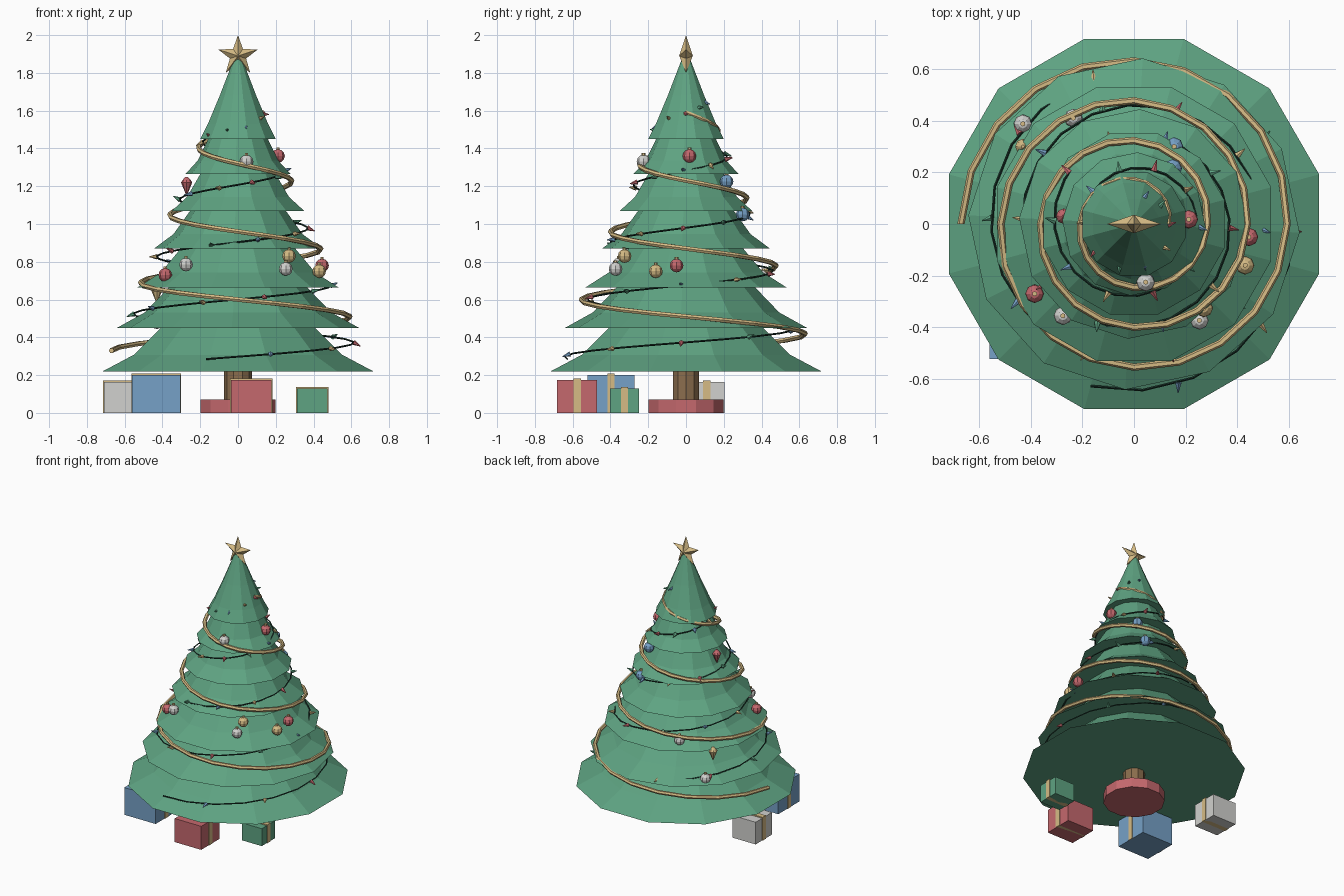
import bpy, bmesh, math, random
from mathutils import Matrix, Vector

if "Cube" in bpy.data.objects:
    bpy.data.objects.remove(bpy.data.objects["Cube"])

random.seed(4)


def material(name, rgb):
    m = bpy.data.materials.new(name)
    m.diffuse_color = (*rgb, 1)
    m.use_nodes = True
    m.node_tree.nodes["Principled BSDF"].inputs["Base Color"].default_value = m.diffuse_color
    return m


GREEN = material("green", (0.113, 0.367, 0.223))
RED = material("red", (0.56, 0.14, 0.155))
BLUE = material("blue", (0.18, 0.355, 0.57))
GOLD = material("gold", (0.67, 0.50, 0.235))
WHITE = material("white", (0.64, 0.64, 0.62))
BROWN = material("brown", (0.26, 0.155, 0.075))
WIRE = material("dark green", (0.012, 0.04, 0.027))


def finish(name, bm, *mats):
    bmesh.ops.recalc_face_normals(bm, faces=bm.faces)
    me = bpy.data.meshes.new(name)
    bm.to_mesh(me)
    bm.free()
    for m in mats:
        me.materials.append(m)
    ob = bpy.data.objects.new(name, me)
    bpy.context.collection.objects.link(ob)
    return ob


def lathe(name, profile, sides, mat, turn=0.0):
    """Closed solid of revolution from (radius, z) pairs, bottom to top."""
    bm = bmesh.new()
    rings = []
    for r, z in profile:
        rings.append([bm.verts.new((r * math.cos(turn + math.tau * i / sides),
                                    r * math.sin(turn + math.tau * i / sides), z))
                      for i in range(sides)])
    for a, b in zip(rings, rings[1:]):
        for i in range(sides):
            j = (i + 1) % sides
            bm.faces.new((a[i], a[j], b[j], b[i]))
    bm.faces.new(rings[0][::-1])
    bm.faces.new(rings[-1])
    return finish(name, bm, mat)


def box(name, center, size, mat):
    bm = bmesh.new()
    bmesh.ops.create_cube(bm, size=1, matrix=Matrix.Translation(center) @ Matrix.Diagonal((*size, 1)))
    return finish(name, bm, mat)


def spiral(name, start, end, steps, thick, sides, mat):
    """Tube along a conical spiral; start and end are (degrees, radius, z)."""
    bm = bmesh.new()
    rings = []
    for k in range(steps + 1):
        a, r, z = (s + (e - s) * k / steps for s, e in zip(start, end))
        a = math.radians(a)
        ring = []
        for i in range(sides):
            p = math.tau * i / sides
            rr = r + thick * math.cos(p)
            ring.append(bm.verts.new((rr * math.cos(a), rr * math.sin(a), z + thick * math.sin(p))))
        rings.append(ring)
    for a, b in zip(rings, rings[1:]):
        for i in range(sides):
            j = (i + 1) % sides
            bm.faces.new((a[i], a[j], b[j], b[i]))
    bm.faces.new(rings[0])
    bm.faces.new(rings[-1])
    return finish(name, bm, mat)


# Stand and trunk
lathe("tree_stand", [(0.205, 0), (0.205, 0.07)], 12, RED, math.radians(15))
lathe("trunk", [(0.073, 0.06), (0.073, 0.26)], 10, BROWN)

# Flared branch tiers, alternately turned by half a side
rims = [(0.742, 0.22), (0.642, 0.45), (0.55, 0.665), (0.445, 0.87), (0.362, 1.07), (0.278, 1.265)]
tops = [z for _, z in rims[1:]] + [1.45]
for n, ((r, z), top) in enumerate(zip(rims, tops)):
    h = top - z
    lathe(f"branch_tier_{n + 1}",
          [(r, z), (0.77 * r, z + 0.38 * h), (0.57 * r, z + h), (0.42 * r, z + 1.3 * h)],
          12, GREEN, math.radians(15 if n % 2 == 0 else -3))
lathe("branch_tier_top", [(0.207, 1.45), (0.165, 1.53), (0.1, 1.68), (0.012, 1.9)],
      12, GREEN, math.radians(15))

# Five-pointed star with raised centre on both faces
bm = bmesh.new()
rim = []
for i in range(10):
    a = math.pi / 2 + math.pi * i / 5
    r = 0.11 if i % 2 == 0 else 0.045
    rim.append(bm.verts.new((r * math.cos(a), 0, 1.89 + r * math.sin(a))))
for y in (-0.036, 0.036):
    mid = bm.verts.new((0, y, 1.89))
    for i in range(10):
        bm.faces.new((rim[i], rim[(i + 1) % 10], mid))
finish("star", bm, GOLD)

# Gold garland winding down
spiral("garland", (0, 0.13, 1.59), (1260, 0.67, 0.33), 70, 0.014, 6, GOLD)

# Light string winding up, with small pointed bulbs
W0, W1 = (-105, 0.65, 0.285), (1515, 0.10, 1.65)
spiral("light_wire", W0, W1, 90, 0.005, 4, WIRE)
bm = bmesh.new()
COUNT = 45
for k in range(COUNT):
    a, r, z = (s + (e - s) * (k + 0.85) / COUNT for s, e in zip(W0, W1))
    a = math.radians(a)
    aim = Vector((math.cos(a), math.sin(a), random.uniform(-0.6, 0.5))).normalized()
    aim.rotate(Matrix.Rotation(random.uniform(-0.4, 0.4), 3, 'Z'))
    pos = Vector((r * math.cos(a), r * math.sin(a), z)) + aim * 0.018
    old = set(bm.faces)
    bmesh.ops.create_cone(bm, cap_ends=True, segments=6, radius1=0.014, radius2=0.002, depth=0.042,
                          matrix=Matrix.Translation(pos) @ aim.to_track_quat('Z', 'Y').to_matrix().to_4x4())
    for f in bm.faces:
        if f not in old:
            f.material_index = k % 4
finish("light_bulbs", bm, BLUE, GOLD, RED, GREEN)

# Round baubles with gold caps
baubles = [
    (RED, 0.212, 0.018, 1.36), (WHITE, 0.045, -0.225, 1.33), (RED, -0.385, -0.27, 0.73),
    (WHITE, -0.275, -0.355, 0.785), (GOLD, 0.27, -0.325, 0.83), (WHITE, 0.253, -0.373, 0.762),
    (GOLD, 0.43, -0.16, 0.75), (RED, 0.445, -0.05, 0.78), (BLUE, 0.155, 0.30, 1.05),
    (BLUE, 0.15, 0.215, 1.225), (WHITE, -0.235, 0.41, 0.72), (WHITE, -0.43, 0.388, 0.48)]
for n, (mat, x, y, z) in enumerate(baubles):
    bm = bmesh.new()
    bmesh.ops.create_uvsphere(bm, u_segments=8, v_segments=6, radius=0.036)
    ball = len(bm.faces)
    bmesh.ops.create_cone(bm, cap_ends=True, segments=6, radius1=0.01, radius2=0.01, depth=0.014,
                          matrix=Matrix.Translation((0, 0, 0.038)))
    for i, f in enumerate(bm.faces):
        f.material_index = int(i >= ball)
    finish(f"bauble_{n + 1}", bm, mat, GOLD).location = (x, y, z)

# Hanging drop ornaments
for n, (mat, x, y, z) in enumerate([(RED, -0.272, 0.03, 1.2), (GOLD, -0.43, 0.3, 0.63)]):
    drop = lathe(f"drop_ornament_{n + 1}",
                 [(0.003, -0.045), (0.03, 0.02), (0.022, 0.032), (0.006, 0.05)], 8, mat)
    drop.location = (x, y, z)

# Presents: x range, y range, height, each with one wrapped ribbon
presents = [("white", WHITE, -0.71, -0.52, 0.015, 0.205, 0.163),
            ("blue", BLUE, -0.56, -0.305, -0.522, -0.272, 0.2),
            ("red", RED, -0.038, 0.178, -0.682, -0.47, 0.173),
            ("green", GREEN, 0.312, 0.475, -0.402, -0.248, 0.128)]
for name, mat, x0, x1, y0, y1, h in presents:
    cx, cy = (x0 + x1) / 2, (y0 + y1) / 2
    box(f"{name}_present", (cx, cy, h / 2), (x1 - x0, y1 - y0, h), mat)
    box(f"{name}_present_ribbon", (cx, cy, (h + 0.008) / 2), (x1 - x0 + 0.008, 0.038, h + 0.008), GOLD)
